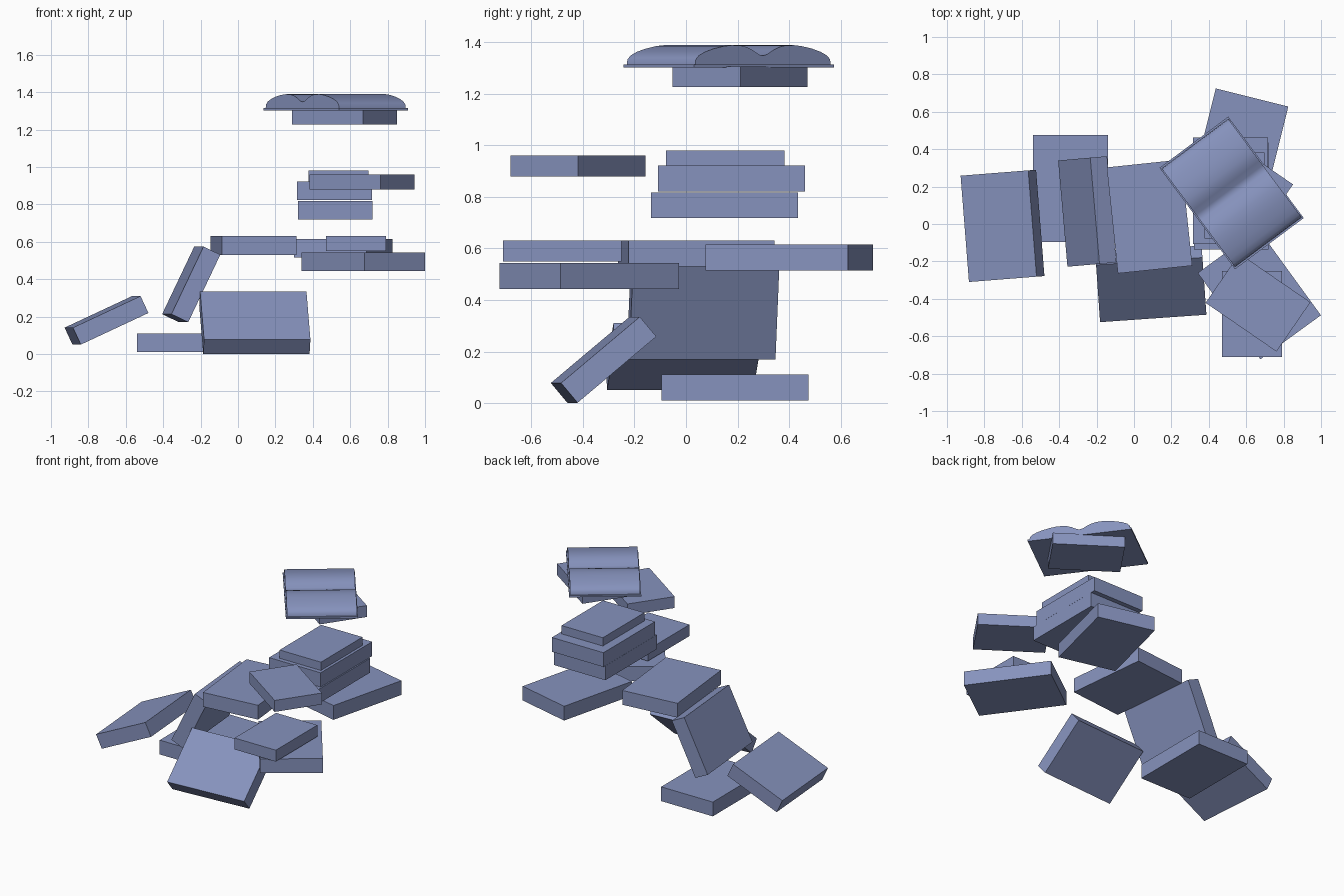
import bpy
import bmesh
from math import radians

default = bpy.data.objects.get("Cube")
if default:
    bpy.data.objects.remove(default, do_unlink=True)

blue = bpy.data.materials.new("slate_blue")
blue.use_nodes = True
colour = (0.24, 0.29, 0.51, 1)
blue.diffuse_color = colour
blue.node_tree.nodes["Principled BSDF"].inputs["Base Color"].default_value = colour

LARGE = (0.40, 0.57, 0.10)
SMALL = (0.32, 0.46, 0.08)
WIDE = (0.57, 0.40, 0.10)


def add_object(name, bm, location, rotation):
    mesh = bpy.data.meshes.new(name)
    bmesh.ops.recalc_face_normals(bm, faces=bm.faces[:])
    bm.to_mesh(mesh)
    bm.free()
    mesh.materials.append(blue)
    obj = bpy.data.objects.new(name, mesh)
    bpy.context.collection.objects.link(obj)
    obj.location = location
    obj.rotation_euler = [radians(a) for a in rotation]
    return obj


def closed_book(name, size, location, yaw=0, pitch=0, lean=0):
    bm = bmesh.new()
    bmesh.ops.create_cube(bm, size=1)
    bmesh.ops.scale(bm, vec=size, verts=bm.verts[:])
    return add_object(name, bm, location, (lean, pitch, yaw))


# Lowest books: one flat, three tumbling
closed_book("floor_book", LARGE, (-0.34, 0.19, 0.06))
closed_book("front_leaning_book", WIDE, (0.09, -0.32, 0.168), yaw=4, lean=40)
closed_book("sloping_book", LARGE, (-0.703, -0.01, 0.18), yaw=4.5, pitch=-25)
closed_book("steep_book", LARGE, (-0.25, 0.067, 0.372), yaw=5, pitch=-64.5)

# Middle layer of flat books
closed_book("middle_book", LARGE, (0.083, 0.04, 0.58), yaw=6)
closed_book("back_book", LARGE, (0.562, 0.40, 0.565), yaw=-14)
closed_book("turned_book", LARGE, (0.67, -0.375, 0.493), yaw=36)
closed_book("small_front_book", SMALL, (0.63, -0.48, 0.59))

# Floating stack and its neighbour
closed_book("stack_bottom_book", LARGE, (0.52, 0.15, 0.768))
closed_book("stack_middle_book", LARGE, (0.516, 0.177, 0.872))
closed_book("stack_top_book", SMALL, (0.537, 0.152, 0.94))
closed_book("small_turned_book", SMALL, (0.663, -0.42, 0.92), yaw=55.5)

# Open book resting on a small closed one
closed_book("upper_book", SMALL, (0.57, 0.21, 1.267), yaw=55.5)
OPEN_YAW = -53.3
closed_book("open_cover", (0.676, 0.458, 0.012), (0.522, 0.166, 1.308), yaw=OPEN_YAW)

# Half of the page outline, from the spine outwards, mirrored to both sides
half = [(0, 0.036), (0.02, 0.041), (0.05, 0.058), (0.08, 0.070), (0.11, 0.076),
        (0.15, 0.077), (0.19, 0.073), (0.24, 0.063), (0.28, 0.051),
        (0.31, 0.037), (0.325, 0.022), (0.328, 0)]
outline = [(-u, h) for u, h in reversed(half[1:])] + half
bm = bmesh.new()
face = bm.faces.new([bm.verts.new((u, -0.222, h)) for u, h in outline])
extruded = bmesh.ops.extrude_face_region(bm, geom=[face])["geom"]
bmesh.ops.translate(bm, vec=(0, 0.444, 0),
                    verts=[v for v in extruded if isinstance(v, bmesh.types.BMVert)])
pages = add_object("open_pages", bm, (0.522, 0.166, 1.312), (0, 0, OPEN_YAW))

bpy.ops.object.select_all(action="DESELECT")
pages.select_set(True)
bpy.context.view_layer.objects.active = pages
bpy.ops.object.shade_smooth_by_angle(angle=radians(50))
